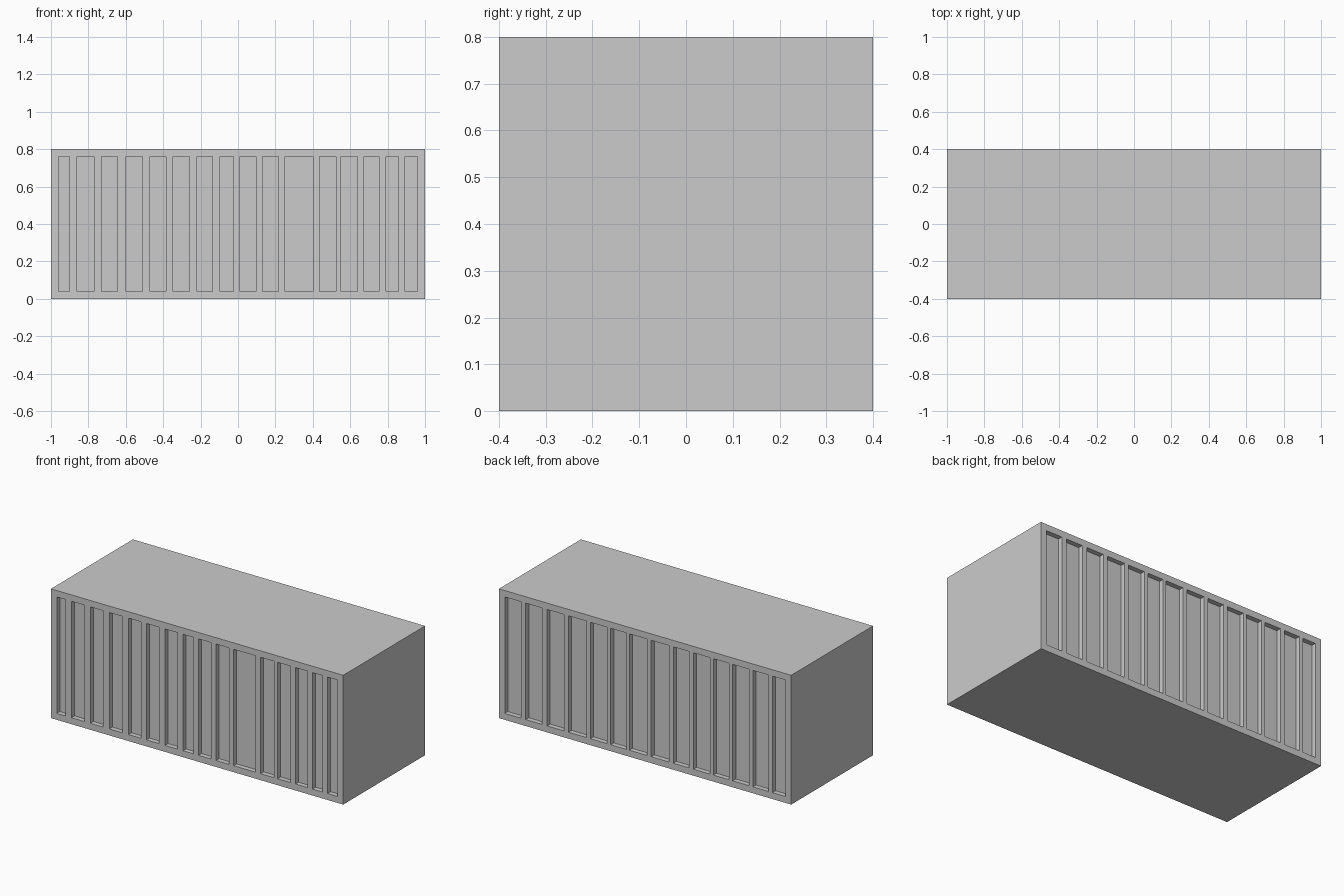
import bpy, bmesh
from mathutils import Matrix, Vector

if "Cube" in bpy.data.objects:
    bpy.data.objects.remove(bpy.data.objects["Cube"])

L, W, H = 2.0, 0.8, 0.8      # body size
DEPTH = 0.03                 # groove depth
Z0, Z1 = 0.04, 0.76          # groove bottom and top

# groove spans along x on the two long walls
FRONT = [(-.96, -.90), (-.86, -.77), (-.73, -.645), (-.60, -.51), (-.47, -.385),
         (-.347, -.26), (-.22, -.135), (-.096, -.024), (.01, .096), (.13, .217),
         (.25, .40), (.435, .525), (.55, .64), (.674, .755), (.79, .857), (.893, .96)]
BACK = [(.85, .96), (.705, .817), (.555, .67), (.402, .525), (.262, .375),
        (.128, .235), (-.013, .108), (-.165, -.042), (-.302, -.193),
        (-.445, -.332), (-.575, -.467), (-.71, -.60), (-.845, -.738), (-.96, -.872)]


def add_box(bm, lo, hi):
    lo, hi = Vector(lo), Vector(hi)
    bmesh.ops.create_cube(bm, size=1.0, matrix=Matrix.Translation((lo + hi) / 2)
                          @ Matrix.Diagonal((*(hi - lo), 1.0)))


def make_object(name, bm):
    mesh = bpy.data.meshes.new(name)
    bm.to_mesh(mesh)
    bm.free()
    obj = bpy.data.objects.new(name, mesh)
    bpy.context.collection.objects.link(obj)
    return obj


# solid container body
bm = bmesh.new()
add_box(bm, (-L / 2, -W / 2, 0), (L / 2, W / 2, H))
body = make_object("container_body", bm)

# groove cutters for both long walls
bm = bmesh.new()
for side, spans in ((-1, FRONT), (1, BACK)):
    ya, yb = sorted((side * (W / 2 - DEPTH), side * (W / 2 + 0.05)))
    for a, b in spans:
        add_box(bm, (a, ya, Z0), (b, yb, Z1))
cutter = make_object("groove_cutter", bm)
cutter.hide_render = True
cutter.display_type = 'WIRE'

# recess the grooves into the walls
mod = body.modifiers.new("grooves", 'BOOLEAN')
mod.operation = 'DIFFERENCE'
mod.solver = 'EXACT'
mod.object = cutter
